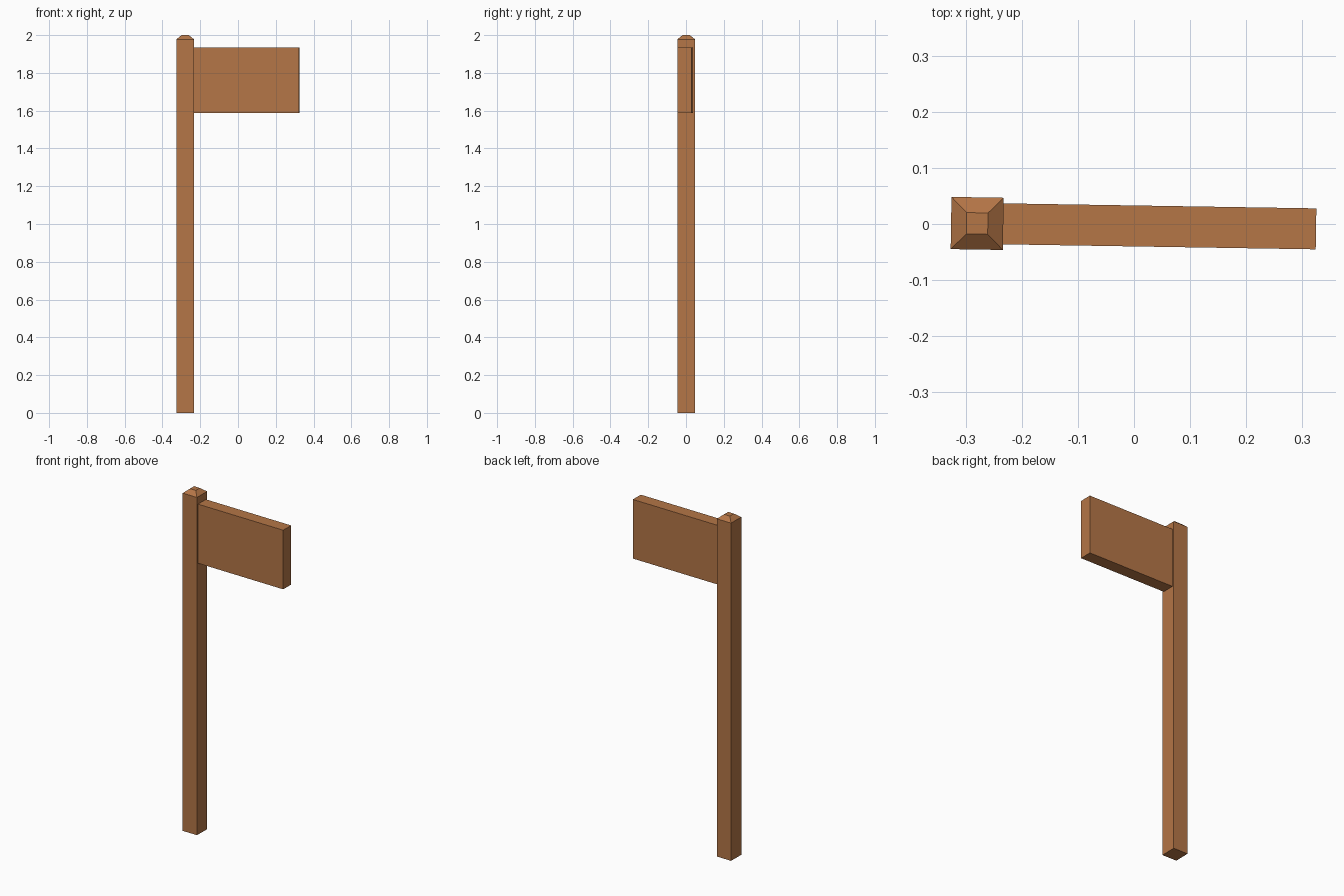
import bpy, bmesh
from mathutils import Matrix

if "Cube" in bpy.data.objects:
    bpy.data.objects.remove(bpy.data.objects["Cube"])

wood = bpy.data.materials.new("warm_wood")
wood.diffuse_color = (0.46, 0.18, 0.062, 1)
wood.use_nodes = True
wood.node_tree.nodes["Principled BSDF"].inputs["Base Color"].default_value = wood.diffuse_color

# Whole sign is turned slightly about the post axis
PLACE = Matrix.Translation((-0.2795, 0.001, 0)) @ Matrix.Rotation(-0.016, 4, 'Z')


def block(name, lo, hi):
    """Box between two corners, in the post's own frame."""
    bm = bmesh.new()
    bmesh.ops.create_cube(bm, size=1)
    for v in bm.verts:
        v.co = [lo[i] + (v.co[i] + 0.5) * (hi[i] - lo[i]) for i in range(3)]
    return bm, name


def finish(bm, name):
    bmesh.ops.recalc_face_normals(bm, faces=bm.faces)
    bm.transform(PLACE)
    mesh = bpy.data.meshes.new(name)
    bm.to_mesh(mesh)
    bm.free()
    mesh.materials.append(wood)
    obj = bpy.data.objects.new(name, mesh)
    bpy.context.collection.objects.link(obj)


# Square post with a bevelled cap, extruded from the top face
W, CAP = 0.0465, 0.019
bm, name = block("post", (-W, -W, 0), (W, W, 1.977))
top = max(bm.faces, key=lambda f: f.calc_center_median().z)
new = bmesh.ops.extrude_face_region(bm, geom=[top])["geom"]
bmesh.ops.delete(bm, geom=[top], context='FACES_ONLY')
for v in new:
    if isinstance(v, bmesh.types.BMVert):
        v.co = (v.co.x * CAP / W, v.co.y * CAP / W, 2.0)
finish(bm, name)

# Sign board fixed to one side of the post
finish(*block("sign_board", (W - 0.002, -0.0365, 1.588), (0.604, 0.0365, 1.934)))
